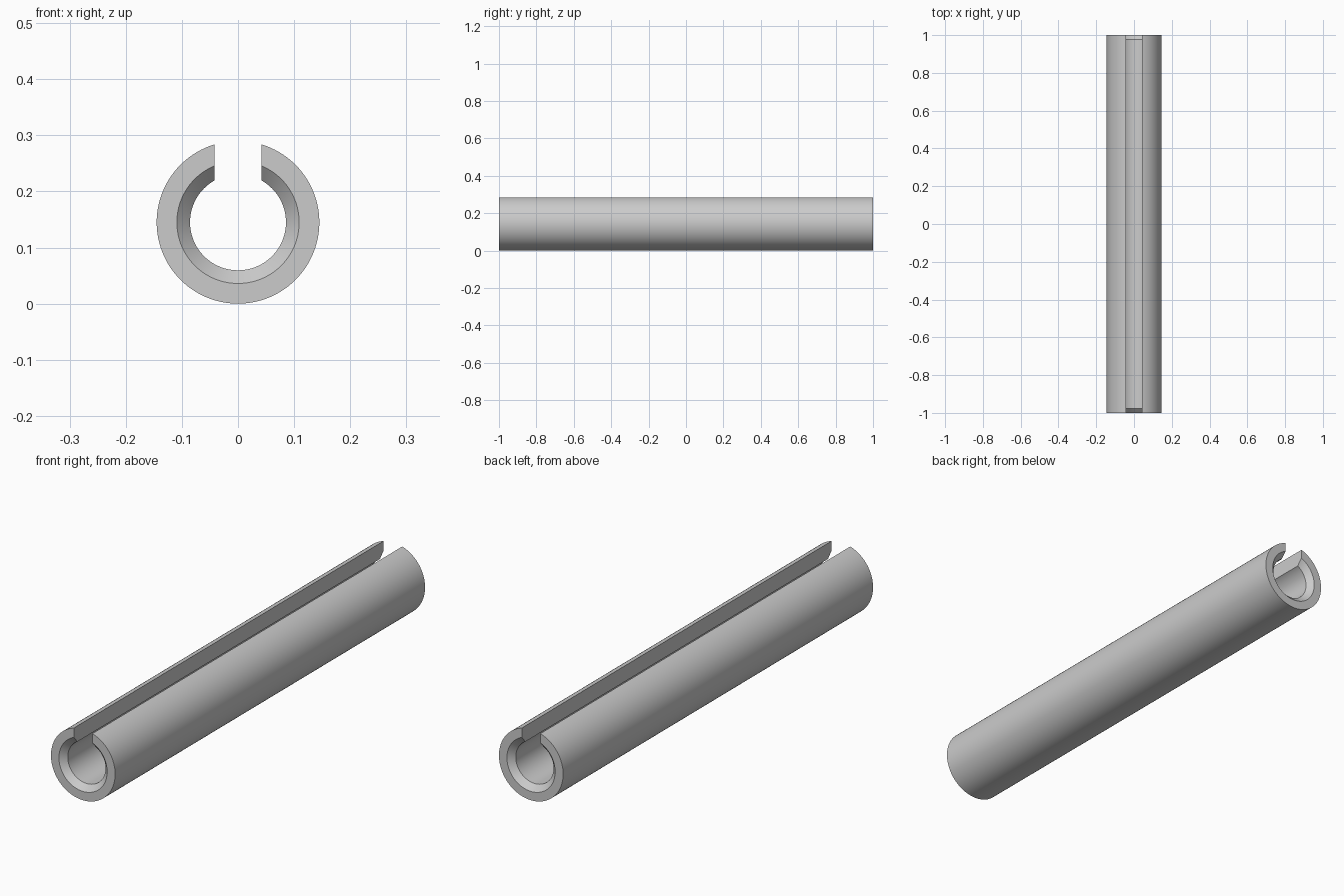
import bpy, bmesh, math

if "Cube" in bpy.data.objects:
    bpy.data.objects.remove(bpy.data.objects["Cube"])

R_OUT, R_BORE, R_MOUTH = 0.145, 0.0855, 0.109   # outer, bore, chamfered mouth
HALF_SLOT, CHAMFER, SEG = 0.042, 0.0235, 96

bm = bmesh.new()


def arc(radius, y):
    """Open arc whose two ends lie on the parallel slot walls."""
    gap = math.asin(HALF_SLOT / radius)
    verts = []
    for i in range(SEG + 1):
        a = gap + (2 * math.pi - 2 * gap) * i / SEG
        verts.append(bm.verts.new((radius * math.sin(a), y,
                                   R_OUT + radius * math.cos(a))))
    return verts


# Closed lengthwise section: outer skin, then mouth and bore with chamfers
section = [(R_OUT, -1), (R_OUT, 1), (R_MOUTH, 1), (R_BORE, 1 - CHAMFER),
           (R_BORE, -1 + CHAMFER), (R_MOUTH, -1)]
rings = [arc(r, y) for r, y in section]
for k, ring in enumerate(rings):
    nxt = rings[(k + 1) % len(rings)]
    for i in range(SEG):
        bm.faces.new((ring[i], ring[i + 1], nxt[i + 1], nxt[i]))

# Flat slot walls
for end in (0, SEG):
    bm.faces.new([ring[end] for ring in rings])

bmesh.ops.recalc_face_normals(bm, faces=bm.faces)
mesh = bpy.data.meshes.new("slotted_spring_pin")
bm.to_mesh(mesh)
bm.free()
pin = bpy.data.objects.new("slotted_spring_pin", mesh)
bpy.context.collection.objects.link(pin)

# Smooth curved skins, crisp edges
bpy.context.view_layer.objects.active = pin
pin.select_set(True)
bpy.ops.object.shade_smooth_by_angle(angle=math.radians(30))
